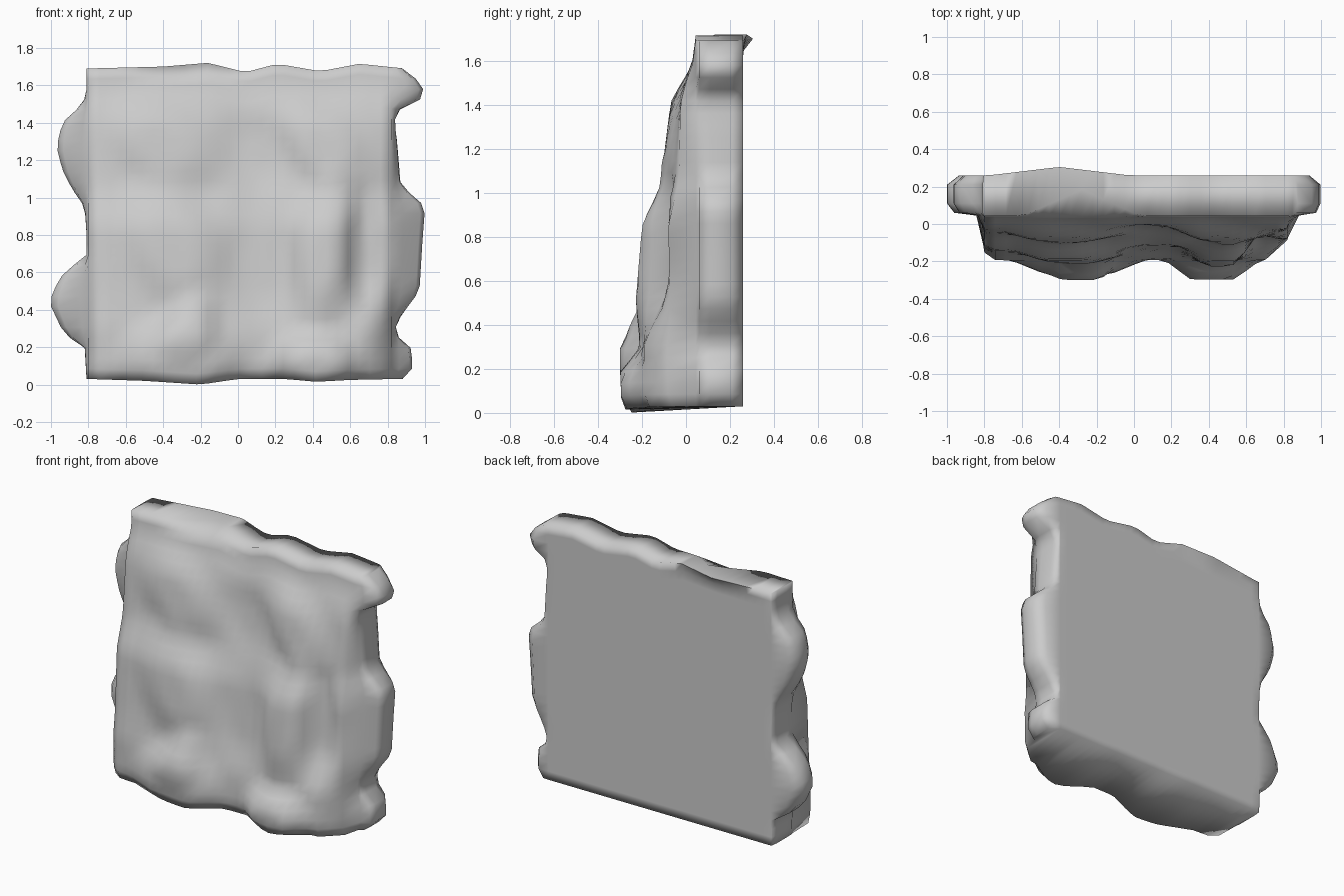
import bpy, bmesh, math

if "Cube" in bpy.data.objects:
    bpy.data.objects.remove(bpy.data.objects["Cube"])


def lerp_curve(pts, v):
    """Piecewise linear curve through (input, output) points."""
    if v <= pts[0][0]:
        return pts[0][1]
    for (a, fa), (b, fb) in zip(pts, pts[1:]):
        if v <= b:
            return fa + (fb - fa) * (v - a) / (b - a)
    return pts[-1][1]


# Silhouette of the slab
LEFT = [(.03, -.81), (.2, -.82), (.27, -.93), (.44, -1.01), (.56, -.96), (.63, -.9), (.67, -.8),
        (.95, -.82), (1.05, -.89), (1.15, -.94), (1.27, -.97), (1.4, -.94), (1.5, -.83),
        (1.56, -.81), (1.7, -.81)]
RIGHT = [(.03, .88), (.08, .93), (.19, .93), (.25, .86), (.32, .84), (.42, .91), (.5, .97), (.75, .985),
         (.95, 1.0), (1.0, .95), (1.06, .87), (1.3, .85), (1.45, .83), (1.53, .985), (1.58, .99),
         (1.65, .94), (1.7, .86)]
TOP = [(-.8, 1.69), (-.4, 1.70), (-.16, 1.72), (.04, 1.67), (.21, 1.715), (.44, 1.675),
       (.65, 1.715), (.84, 1.695), (.9, 1.69)]
BOTTOM = [(-.8, .03), (-.5, .02), (-.2, 0), (0, .03), (.25, .03), (.42, .015), (.6, .025), (.85, .03)]
# Front relief: depth against height, then raised and sunken patches
DEPTH = [(.0, -.15), (.06, -.19), (.3, -.195), (.5, -.17), (.85, -.14), (1.05, -.07),
         (1.4, -.025), (1.5, 0), (1.58, .03), (1.7, .045)]
PATCHES = [  # centre x, centre z, half width, half height, lean, depth change
    (-.30, .14, .28, .20, 0, -.08), (-.26, .32, .13, .15, .3, -.06),
    (.42, .12, .20, .15, 0, -.105),
    (-.35, .75, .22, .32, -.25, -.05), (.46, .72, .15, .36, .08, -.06),
    (.68, .70, .09, .30, 0, .08), (.14, .66, .18, .34, -.1, .03),
    (-.40, 1.28, .24, .22, -.4, -.045), (.46, 1.28, .18, .22, -.35, -.045),
    (.10, 1.25, .16, .20, -.3, .025)]


def front_y(x, z):
    y = lerp_curve(DEPTH, z)
    for cx, cz, rx, rz, lean, d in PATCHES:
        px = x - cx - lean * (z - cz)
        r = math.hypot(px / rx, (z - cz) / rz)
        f = min(1, max(0, (1.3 - r) / .7))
        y += d * f
    # worn vertical corners, kept ahead of the side wall
    y += max(0, x - .70) * .9 * min(1, max(0, 1.4 - z)) + max(0, -.74 - x) * .7 * min(1, max(0, 1.4 - z))
    return min(.05, max(y, -.30))


COLS, ROWS = 28, 30
bm = bmesh.new()
rings = []
for j in range(ROWS + 1):
    t = j / ROWS
    zc = .03 + 1.66 * t
    xl, xr = lerp_curve(LEFT, zc), lerp_curve(RIGHT, zc)

    def vert(x, y):
        lo, hi = lerp_curve(BOTTOM, x), lerp_curve(TOP, x)
        if y > .2 and t < .5:
            lo = .03
        return bm.verts.new((x, y, lo + (hi - lo) * t))

    xs = [-.8 + 1.62 * i / COLS for i in range(COLS + 1)]
    front = []
    for x in xs:
        y = front_y(x, zc)
        if j == ROWS:                          # dip in the front of the crest
            y += max(0, .14 - abs(x + .28) * .45)
        front.append(vert(x, y))
    # Flanks: knobs stick out only behind the front relief
    fl, fr = max(.0, xl + .83) if xl > -.83 else 0, max(0, xr - .84)
    right = [vert(.835 + fr * .3, .045), vert(.84 + fr * .85, .06), vert(max(.84, xr), .11),
             vert(max(.84, xr), .21), vert(.83 + fr * .7, .258)]
    back = []
    for x in reversed(xs):
        lip = max(0, .045 - abs(x + .4) * .12) if j == ROWS else 0
        back.append(vert(x, .26 + lip))
    gl = max(0, -.81 - xl)
    left = [vert(-.805 - gl * .7, .258), vert(-.81 - gl, .21), vert(-.81 - gl, .11),
            vert(-.81 - gl * .8, .06), vert(-.805 - gl * .2, .045)]
    rings.append((front, right, back, left))

# Wall between neighbouring rings
for a, b in zip(rings, rings[1:]):
    ra, rb = sum(a, []), sum(b, [])
    n = len(ra)
    for i in range(n):
        k = (i + 1) % n
        bm.faces.new((ra[i], ra[k], rb[k], rb[i]))

# Top and bottom caps
for front, right, back, left in (rings[0], rings[-1]):
    opp = back[::-1]
    for i in range(COLS):
        bm.faces.new((front[i], front[i + 1], opp[i + 1], opp[i]))
    bm.faces.new([front[-1]] + right + [back[0]])
    bm.faces.new([back[-1]] + left + [front[0]])
bmesh.ops.recalc_face_normals(bm, faces=bm.faces)

me = bpy.data.meshes.new("rock_wall")
bm.to_mesh(me)
bm.free()
ob = bpy.data.objects.new("rock_wall", me)
bpy.context.collection.objects.link(ob)
bpy.context.view_layer.objects.active = ob
ob.select_set(True)
bpy.ops.object.shade_smooth_by_angle(angle=math.radians(100))
